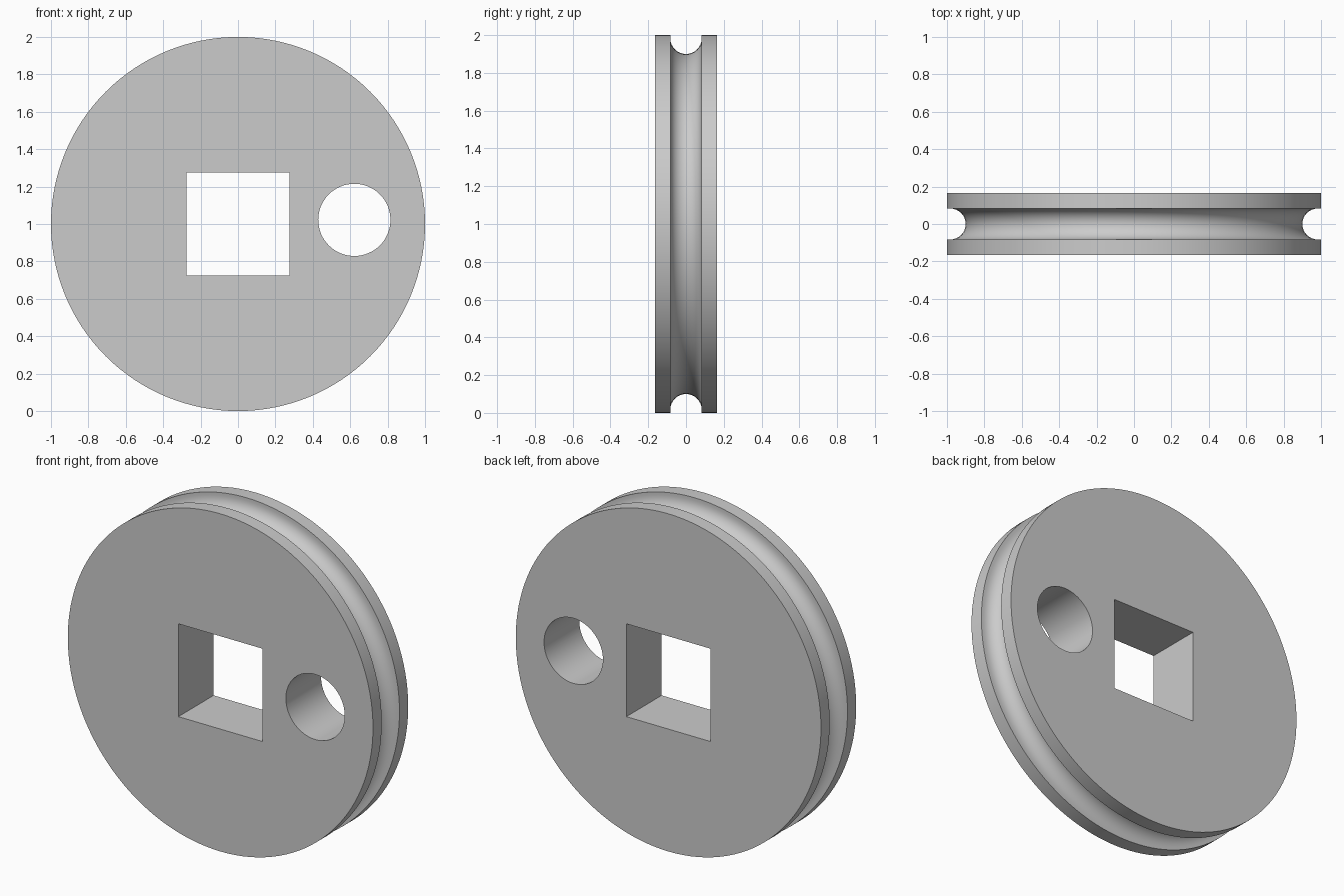
import bpy
import bmesh
from math import pi, sin, cos, radians
from mathutils import Matrix, Vector

cube = bpy.data.objects.get("Cube")
if cube:
    bpy.data.objects.remove(cube, do_unlink=True)

RADIUS, HALF = 1.0, 0.165
GROOVE, GROOVE_CENTRE = 0.083, 0.983
SEGMENTS = 128

grey = bpy.data.materials.new("plain_grey")
grey.use_nodes = True
colour = (0.6, 0.6, 0.6, 1)
grey.diffuse_color = colour
grey.node_tree.nodes["Principled BSDF"].inputs["Base Color"].default_value = colour


def make_object(name, bm):
    bmesh.ops.recalc_face_normals(bm, faces=bm.faces)
    mesh = bpy.data.meshes.new(name)
    bm.to_mesh(mesh)
    bm.free()
    mesh.materials.append(grey)
    obj = bpy.data.objects.new(name, mesh)
    bpy.context.collection.objects.link(obj)
    return obj


# Rim profile with a rounded cord groove, as (radius, y)
profile = [(RADIUS, -HALF), (RADIUS, -GROOVE)]
for i in range(17):
    a = pi * i / 16
    profile.append((GROOVE_CENTRE - GROOVE * sin(a), -GROOVE * cos(a)))
profile += [(RADIUS, GROOVE), (RADIUS, HALF)]

# Wheel: rings around the y axis, closed by flat caps
bm = bmesh.new()
rings = []
for r, y in profile:
    rings.append([bm.verts.new((r * cos(2 * pi * s / SEGMENTS), y,
                                1 + r * sin(2 * pi * s / SEGMENTS)))
                  for s in range(SEGMENTS)])
for a, b in zip(rings, rings[1:]):
    for s in range(SEGMENTS):
        t = (s + 1) % SEGMENTS
        bm.faces.new((a[s], a[t], b[t], b[s]))
bm.faces.new(rings[0])
bm.faces.new(rings[-1])
wheel = make_object("pulley_wheel", bm)

# Square shaft hole
bm = bmesh.new()
bmesh.ops.create_cube(bm, size=1, matrix=Matrix.Translation((0, 0, 1))
                      @ Matrix.Diagonal((0.55, 1, 0.55, 1)))
square_cutter = make_object("square_hole_cutter", bm)

# Round crank hole
bm = bmesh.new()
bmesh.ops.create_cone(bm, cap_ends=True, segments=64, radius1=0.193,
                      radius2=0.193, depth=1,
                      matrix=Matrix.Translation((0.622, 0, 1.022))
                      @ Matrix.Rotation(pi / 2, 4, "X"))
round_cutter = make_object("round_hole_cutter", bm)

# Cut both holes, then remove the cutters
bpy.ops.object.select_all(action="DESELECT")
bpy.context.view_layer.objects.active = wheel
wheel.select_set(True)
for cutter in (square_cutter, round_cutter):
    cutter.hide_render = True
    mod = wheel.modifiers.new(cutter.name, "BOOLEAN")
    mod.operation = "DIFFERENCE"
    mod.solver = "EXACT"
    mod.object = cutter
    bpy.ops.object.modifier_apply(modifier=mod.name)
    bpy.data.objects.remove(cutter, do_unlink=True)

bpy.ops.object.shade_smooth_by_angle(angle=radians(30))
